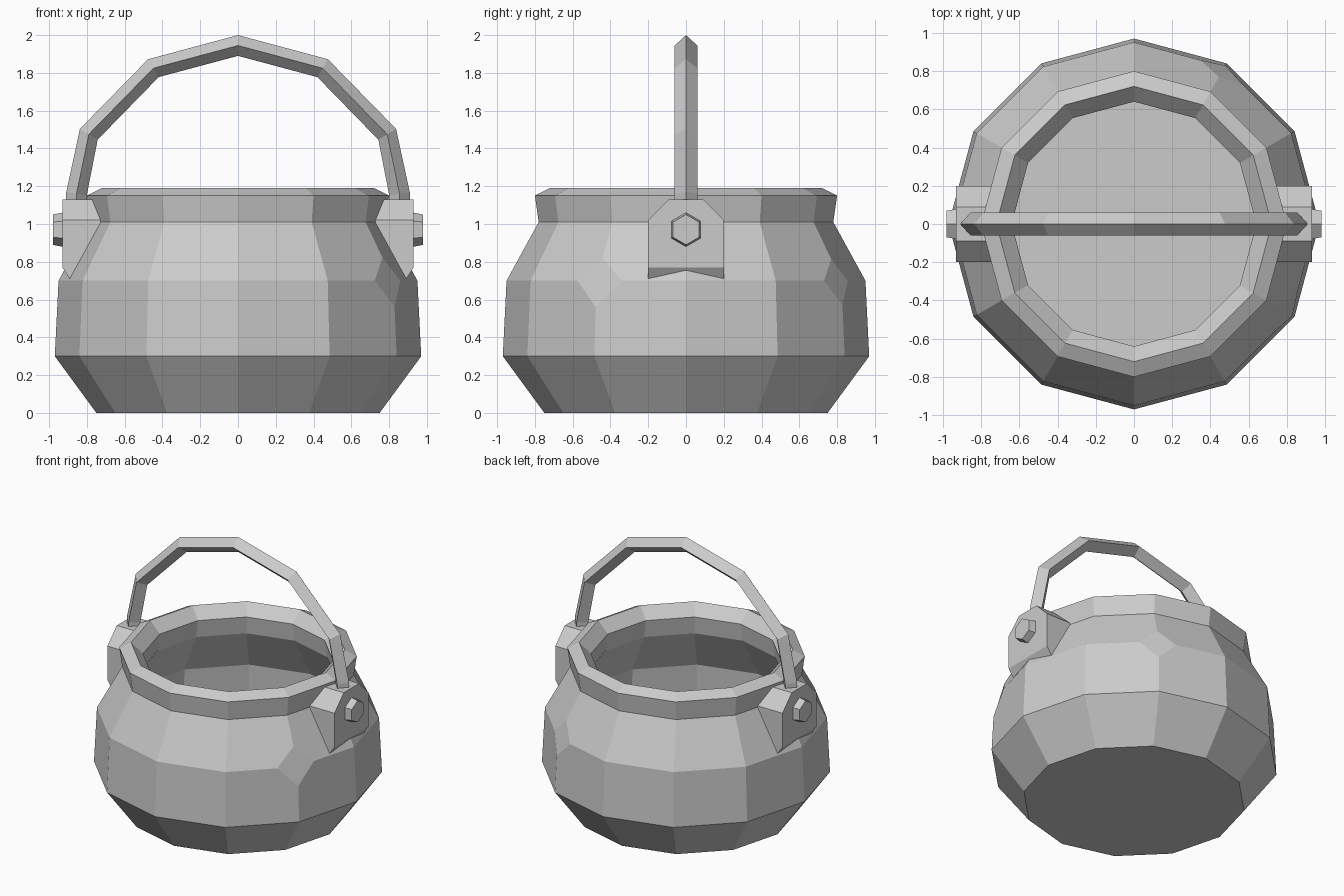
import bpy, bmesh
from math import sin, cos, radians
from mathutils import Vector, Matrix

cube = bpy.data.objects.get("Cube")
if cube:
    bpy.data.objects.remove(cube, do_unlink=True)

# Single grey metal
metal = bpy.data.materials.new("grey_metal")
GREY = (0.6, 0.6, 0.6, 1)
metal.use_nodes = True
metal.diffuse_color = GREY
bsdf = next(n for n in metal.node_tree.nodes if n.type == 'BSDF_PRINCIPLED')
bsdf.inputs["Base Color"].default_value = GREY


def finish(name, bm):
    bmesh.ops.recalc_face_normals(bm, faces=bm.faces[:])
    mesh = bpy.data.meshes.new(name)
    bm.to_mesh(mesh)
    bm.free()
    mesh.materials.append(metal)
    obj = bpy.data.objects.new(name, mesh)
    bpy.context.collection.objects.link(obj)
    return obj


def loft(bm, rings):
    """Join closed rings of points with quads and cap both ends."""
    loops = [[bm.verts.new(p) for p in ring] for ring in rings]
    for a, b in zip(loops, loops[1:]):
        for i in range(len(a)):
            j = (i + 1) % len(a)
            bm.faces.new((a[i], a[j], b[j], b[i]))
    bm.faces.new(loops[0][::-1])
    bm.faces.new(loops[-1])
    return loops


# Hollow twelve-sided pot: outer wall up, over the rim, inner wall down
SIDES = 12
profile = [(0.75, 0), (0.97, 0.3), (0.95, 0.7), (0.78, 1.01), (0.8, 1.15),
           (0.72, 1.19), (0.64, 1.11), (0.66, 0.98), (0.85, 0.66),
           (0.87, 0.33), (0.68, 0.08)]
angles = [radians(360 / SIDES * i) for i in range(SIDES)]
bm = bmesh.new()
loops = loft(bm, [[(r * cos(a), r * sin(a), z) for a in angles] for r, z in profile])
# Battered corners on the shoulder
for index, size in ((2, 0.13), (11, 0.14)):
    bmesh.ops.bevel(bm, geom=[loops[2][index]], offset=size, offset_type='OFFSET',
                    segments=1, profile=0.5, affect='VERTICES')
finish("pot", bm)

# Handle: faceted arch with a diamond section
half = [(0.855, 1.08), (0.855, 1.16), (0.79, 1.475), (0.448, 1.825)]
path = [Vector((x, 0, z)) for x, z in half + [(0, 1.945)]]
path += [Vector((-x, 0, z)) for x, z in reversed(half)]
side = Vector((0, 0.06, 0))
rings = []
for i, p in enumerate(path):
    tangent = (path[min(i + 1, len(path) - 1)] - path[max(i - 1, 0)]).normalized()
    out = Vector((tangent.z, 0, -tangent.x)) * 0.055
    rings.append([p + out, p + side, p - out, p - side])
bm = bmesh.new()
loft(bm, rings)
finish("handle", bm)


# Lugs with clipped top corners, and their bolts
lug_profile = [(0.93, 1.13), (0.93, 0.77), (0.89, 0.71), (0.72, 1.0), (0.77, 1.13)]
for name, s in (("left", 1), ("right", -1)):
    bm = bmesh.new()
    loft(bm, [[(s * x, y, z) for x, z in lug_profile] for y in (-0.2, 0.2)])
    top = [e for e in bm.edges if all(v.co.z > 1.1 for v in e.verts)
           and abs(e.verts[0].co.y - e.verts[1].co.y) < 0.01]
    bmesh.ops.bevel(bm, geom=top, offset=0.11, offset_type='OFFSET',
                    segments=1, profile=0.5, affect='EDGES')
    finish(name + "_lug", bm)

    bm = bmesh.new()
    loft(bm, [[(s * x, r * sin(radians(60 * i)), 0.97 + r * cos(radians(60 * i)))
               for i in range(6)] for x, r in ((0.9, 0.09), (0.93, 0.09), (0.98, 0.08))])
    finish(name + "_bolt", bm)
